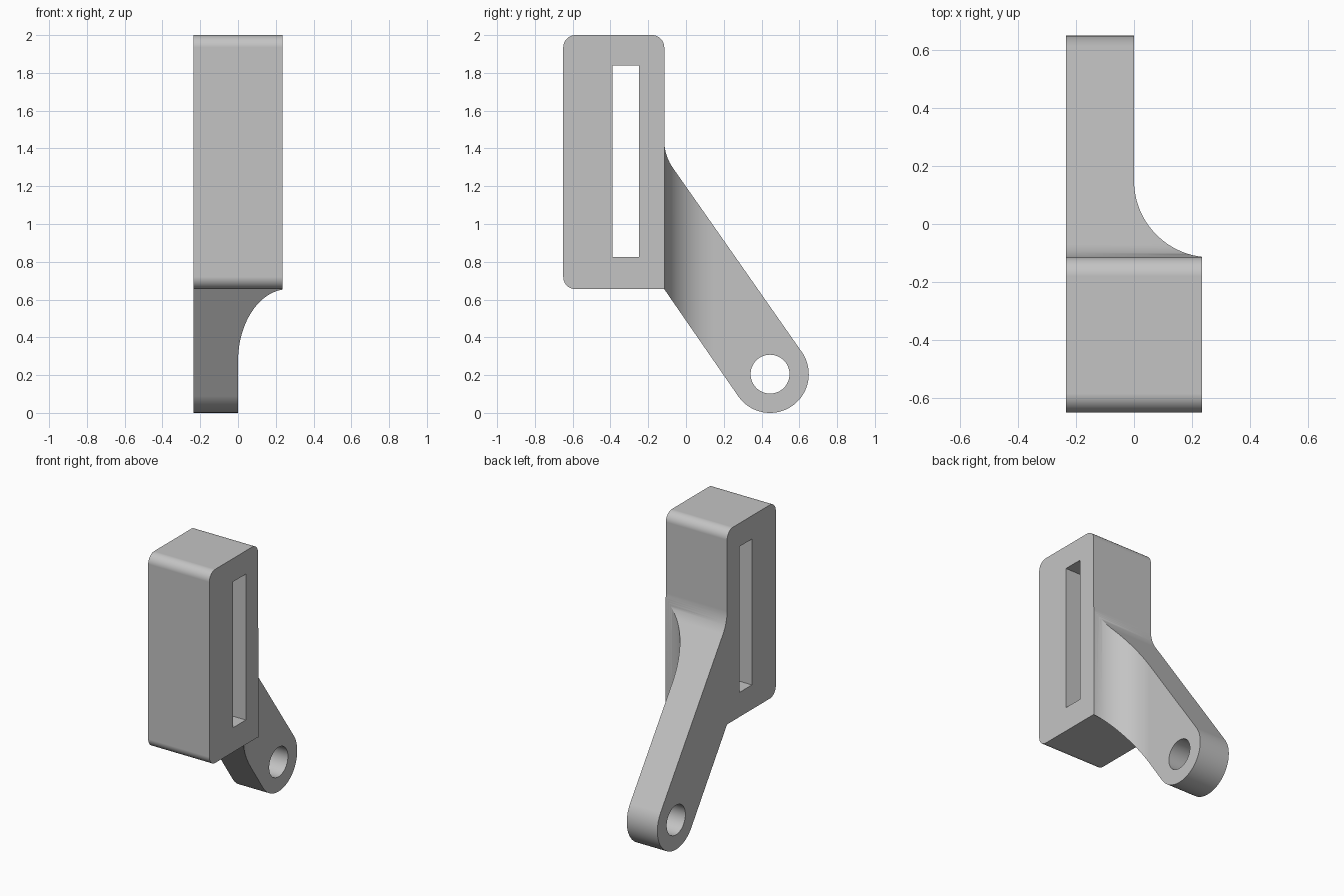
import bpy
import bmesh
from math import sin, cos, radians, tan
from mathutils import Vector

old = bpy.data.objects.get("Cube")
if old:
    bpy.data.objects.remove(old, do_unlink=True)

grey = bpy.data.materials.new("plain grey")
grey.use_nodes = True
colour = (0.55, 0.55, 0.55, 1)
grey.diffuse_color = colour
grey.node_tree.nodes["Principled BSDF"].inputs["Base Color"].default_value = colour


def arc(cx, cy, r, start, end, steps):
    """Points along a circular arc, angles in degrees."""
    angles = [radians(start + (end - start) * i / steps) for i in range(steps + 1)]
    return [(cx + r * cos(a), cy + r * sin(a)) for a in angles]


def prism(name, points, low, high, axis):
    """Extrude a (y, z) outline along x, or an (x, y) outline along z."""
    place = (lambda a, b: (low, a, b)) if axis == "x" else (lambda a, b: (a, b, low))
    shift = Vector((high - low, 0, 0)) if axis == "x" else Vector((0, 0, high - low))
    bm = bmesh.new()
    face = bm.faces.new([bm.verts.new(place(a, b)) for a, b in points])
    new = bmesh.ops.extrude_face_region(bm, geom=[face])["geom"]
    bmesh.ops.translate(bm, vec=shift, verts=[v for v in new if isinstance(v, bmesh.types.BMVert)])
    bmesh.ops.recalc_face_normals(bm, faces=bm.faces)
    mesh = bpy.data.meshes.new(name)
    bm.to_mesh(mesh)
    bm.free()
    mesh.materials.append(grey)
    obj = bpy.data.objects.new(name, mesh)
    bpy.context.collection.objects.link(obj)
    return obj


# Main dimensions
half = 0.235
front, back, bottom, top = -0.65, -0.115, 0.655, 2.0
corner = 0.065
eye_y, eye_z, eye_r = 0.445, 0.205, 0.205
slope = 35
blend_r = 0.25

# Where the upper edge of the arm would meet the back of the block
tip_y = eye_y + eye_r * cos(radians(slope))
tip_z = eye_z + eye_r * sin(radians(slope))
meet_z = tip_z + (tip_y - back) / tan(radians(slope))
blend_z = meet_z + blend_r * tan(radians(slope / 2))

# Side outline: block, blend, sloping arm and rounded eye
outline = (
    arc(front + corner, bottom + corner, corner, 270, 180, 10)
    + arc(front + corner, top - corner, corner, 180, 90, 10)
    + arc(back - corner, top - corner, corner, 90, 0, 10)
    + arc(back + blend_r, blend_z, blend_r, 180, 180 + slope, 10)
    + arc(eye_y, eye_z, eye_r, slope, slope - 180, 40)
    + [(back, bottom)]
)
bracket = prism("bracket_body", outline, -half, half, "x")

# Cutters: arm thinning with curved root, long slot, pivot hole
root_r = 0.265
thinning = arc(root_r, back + root_r, root_r, 180, 270, 32) + [(0.5, back), (0.5, 1), (0, 1)]
slot = [(-0.388, 0.825), (-0.25, 0.825), (-0.25, 1.838), (-0.388, 1.838)]
cutters = [
    prism("arm_thinning_cutter", thinning, -0.5, 2.5, "z"),
    prism("slot_cutter", slot, -0.5, 0.5, "x"),
    prism("pivot_hole_cutter", arc(eye_y, eye_z, 0.103, 0, 352.5, 47), -0.5, 0.5, "x"),
]
for cutter in cutters:
    mod = bracket.modifiers.new(cutter.name, "BOOLEAN")
    mod.operation = "DIFFERENCE"
    mod.solver = "EXACT"
    mod.object = cutter
    cutter.hide_render = True

# Apply the cuts and remove the cutters
bpy.context.view_layer.update()
graph = bpy.context.evaluated_depsgraph_get()
cut_mesh = bpy.data.meshes.new_from_object(bracket.evaluated_get(graph))
bracket.modifiers.clear()
bracket.data = cut_mesh
for cutter in cutters:
    bpy.data.objects.remove(cutter, do_unlink=True)

# Smooth curved faces, crisp edges
bpy.ops.object.select_all(action="DESELECT")
bracket.select_set(True)
bpy.context.view_layer.objects.active = bracket
bpy.ops.object.shade_smooth_by_angle(angle=radians(25))
weighted = bracket.modifiers.new("weighted_normals", "WEIGHTED_NORMAL")
weighted.keep_sharp = True
